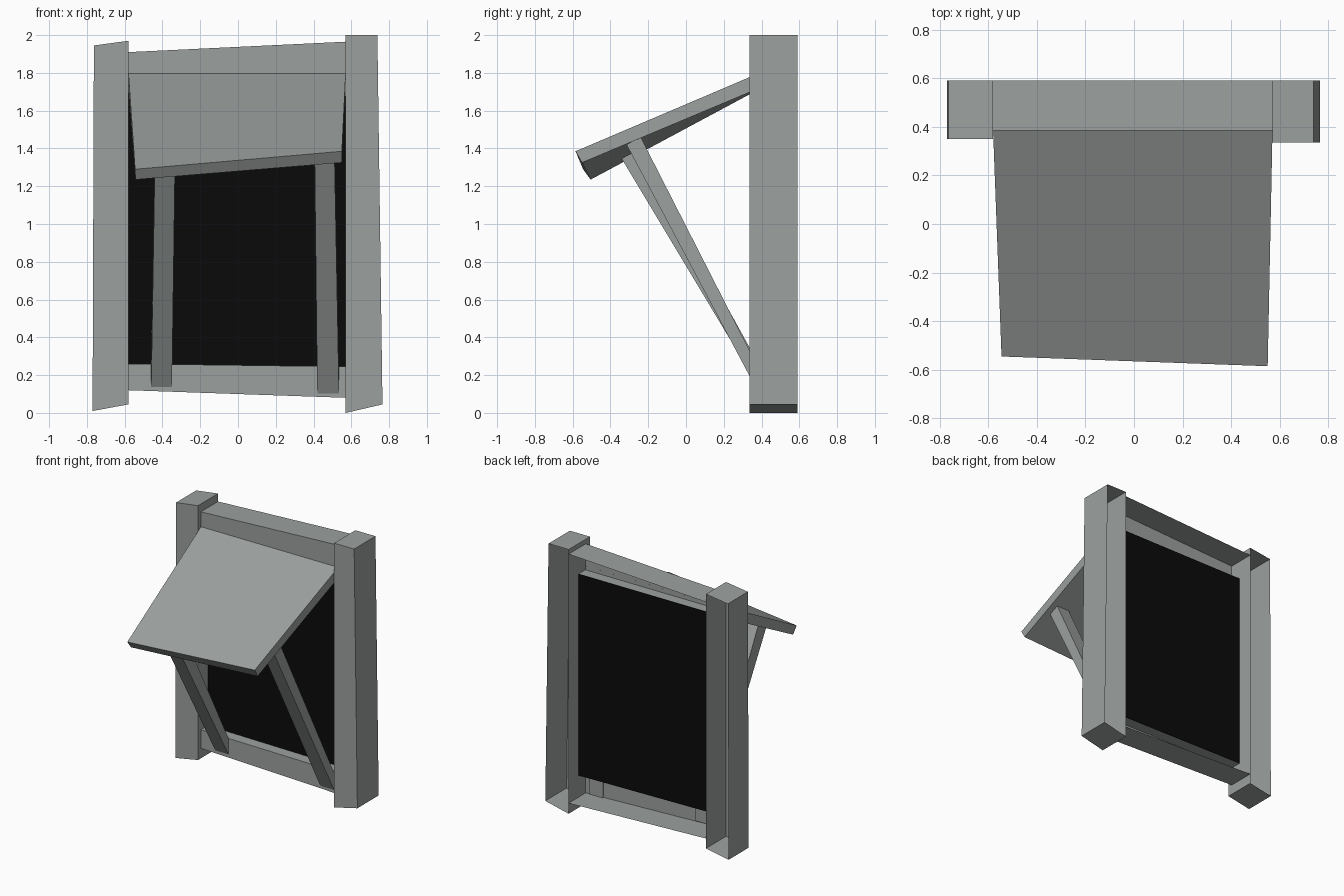
import bpy
import bmesh

cube = bpy.data.objects.get("Cube")
if cube:
    bpy.data.objects.remove(cube, do_unlink=True)


def make_material(name, color):
    mat = bpy.data.materials.new(name)
    mat.use_nodes = True
    mat.diffuse_color = color
    mat.node_tree.nodes["Principled BSDF"].inputs["Base Color"].default_value = color
    return mat


GREY = make_material("weathered grey", (0.33, 0.355, 0.345, 1))
BLACK = make_material("dark opening", (0.003, 0.003, 0.003, 1))


def loft(name, start, end, skip=(), mat=GREY):
    """Join two four-cornered ends; skip lists sides (0-3) or 'caps' to leave open."""
    bm = bmesh.new()
    a = [bm.verts.new(p) for p in start]
    b = [bm.verts.new(p) for p in end]
    sides = [bm.faces.new((a[i], a[(i + 1) % 4], b[(i + 1) % 4], b[i])) for i in range(4)]
    caps = [bm.faces.new(a[::-1]), bm.faces.new(b)]
    bmesh.ops.recalc_face_normals(bm, faces=bm.faces)
    drop = [sides[i] for i in range(4) if i in skip] + (caps if "caps" in skip else [])
    if drop:
        bmesh.ops.delete(bm, geom=drop, context="FACES_ONLY")
    mesh = bpy.data.meshes.new(name)
    bm.to_mesh(mesh)
    bm.free()
    mesh.materials.append(mat)
    obj = bpy.data.objects.new(name, mesh)
    bpy.context.collection.objects.link(obj)
    return obj


LEFT, RIGHT, BACK = 0.57, -0.58, 0.59
BEAM_FRONT, PANEL_Y = 0.385, 0.47


# Side posts, open at the back
def post(name, inner, outer, front, z_inner, z_outer):
    ends = [[(inner, front, z_inner[i]), (outer[i], front, z_outer[i]),
             (outer[i], BACK, z_outer[i]), (inner, BACK, z_inner[i])] for i in (0, 1)]
    loft(name, *ends, skip=(2,))


post("left_post", LEFT, (0.765, 0.738), 0.335, (0.0, 2.0), (0.045, 2.0))
post("right_post", RIGHT, (-0.77, -0.763), 0.35, (0.045, 1.97), (0.01, 1.945))


# Crossbeams, open at the back and at the hidden ends
def beam(name, z_out, z_in):
    ends = [[(x, BEAM_FRONT, zi), (x, PANEL_Y, zi), (x, BACK, zo), (x, BEAM_FRONT, zo)]
            for x, zo, zi in zip((RIGHT, LEFT), z_out, z_in)]
    loft(name, *ends, skip=(1, "caps"))


beam("top_beam", (1.91, 1.965), (1.77, 1.77))
beam("bottom_beam", (0.12, 0.08), (0.26, 0.245))

# Dark panel filling the opening
loft("opening_panel",
     [(RIGHT, PANEL_Y, 0.26), (LEFT, PANEL_Y, 0.245),
      (LEFT, PANEL_Y + 0.003, 0.245), (RIGHT, PANEL_Y + 0.003, 0.26)],
     [(RIGHT, PANEL_Y, 1.77), (LEFT, PANEL_Y, 1.77),
      (LEFT, PANEL_Y + 0.003, 1.77), (RIGHT, PANEL_Y + 0.003, 1.77)], mat=BLACK)

# Propped-open shutter
loft("shutter",
     [(-0.545, -0.545, 1.29), (0.55, -0.585, 1.385),
      (0.55, -0.55, 1.325), (-0.543, -0.505, 1.235)],
     [(RIGHT, 0.39, 1.80), (LEFT, 0.39, 1.80), (LEFT, 0.39, 1.72), (RIGHT, 0.39, 1.715)])


# Struts from the bottom beam to the shutter
def strut(name, x_low, x_high, low, high):
    ends = [[(xs[0], *yz[0]), (xs[1], *yz[0]), (xs[1], *yz[1]), (xs[0], *yz[1])]
            for xs, yz in ((x_low, low), (x_high, high))]
    loft(name, *ends)


strut("left_strut", (0.42, 0.535), (0.405, 0.51),
      ((0.395, 0.085), (0.395, 0.215)), ((-0.315, 1.42), (-0.24, 1.46)))
strut("right_strut", (-0.46, -0.35), (-0.44, -0.333),
      ((0.395, 0.12), (0.395, 0.24)), ((-0.34, 1.345), (-0.25, 1.41)))
